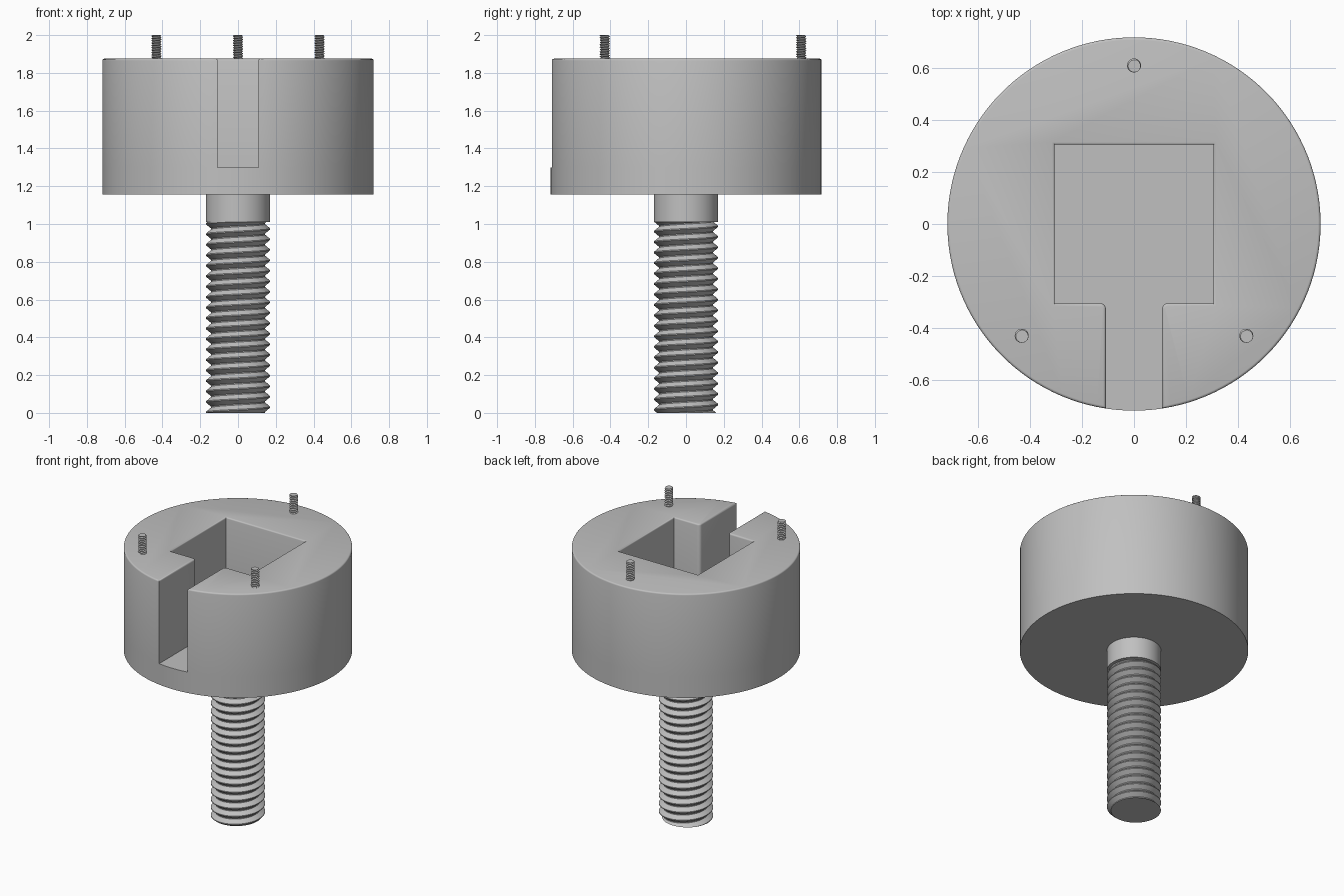
import bpy, bmesh, math

cube = bpy.data.objects.get("Cube")
if cube:
    bpy.data.objects.remove(cube)

GREY = 0.53
metal = bpy.data.materials.new("plain grey metal")
metal.use_nodes = True
metal.diffuse_color = (GREY, GREY, GREY, 1)
metal.node_tree.nodes["Principled BSDF"].inputs["Base Color"].default_value = (GREY, GREY, GREY, 1)


def finish(bm, name, angle=30):
    bmesh.ops.recalc_face_normals(bm, faces=bm.faces)
    mesh = bpy.data.meshes.new(name)
    bm.to_mesh(mesh)
    bm.free()
    mesh.materials.append(metal)
    obj = bpy.data.objects.new(name, mesh)
    bpy.context.collection.objects.link(obj)
    bpy.ops.object.select_all(action='DESELECT')
    obj.select_set(True)
    bpy.context.view_layer.objects.active = obj
    bpy.ops.object.shade_smooth_by_angle(angle=math.radians(angle))
    return obj


def arc(radius, start, end, steps, cx=0, cy=0):
    return [(cx + radius * math.cos(start + (end - start) * i / steps),
             cy + radius * math.sin(start + (end - start) * i / steps))
            for i in range(steps + 1)]


def threaded_rod(name, crest, root, pitch, z0, z1, segments, x=0, y=0):
    """Helical thread with narrow flats, trimmed level at both ends."""
    breaks = (0, 0.1, 0.5, 0.6)

    def radius_at(phase):
        p = phase % 1
        if p < 0.1:
            t = 1
        elif p < 0.5:
            t = (0.5 - p) / 0.4
        elif p < 0.6:
            t = 0
        else:
            t = (p - 0.6) / 0.4
        return root + (crest - root) * t

    bm = bmesh.new()
    turns = math.ceil((z1 - z0) / pitch) + 1
    columns = []
    for i in range(segments + 1):
        turn = i / segments
        a = 2 * math.pi * turn
        column = []
        for k in range(-2, turns):
            for b in breaks:
                z = min(max(z0 + pitch * (k + b + turn), z0), z1)
                r = radius_at((z - z0) / pitch - turn + 0.5)
                column.append(bm.verts.new((x + r * math.cos(a), y + r * math.sin(a), z)))
        columns.append(column)
    for left, right in zip(columns, columns[1:]):
        for j in range(len(left) - 1):
            bm.faces.new((left[j], right[j], right[j + 1], left[j + 1]))
    bmesh.ops.remove_doubles(bm, verts=bm.verts, dist=pitch * 0.002)
    bmesh.ops.holes_fill(bm, edges=[e for e in bm.edges if e.is_boundary], sides=0)
    return finish(bm, name)


# Round body with a square pocket opening to the front through a slot
R, BOTTOM, FLOOR, TOP = 0.718, 1.155, 1.30, 1.875
SLOT, POCKET, FILLET = 0.108, 0.305, 0.022
mouth = math.asin(SLOT / R)
front = -math.pi / 2
outer = arc(R, front + mouth, front + 2 * math.pi - mouth, 120)
sill = arc(R, front - mouth, front + mouth, 6)[1:-1]
right_side = arc(FILLET, math.pi, math.pi / 2, 5, SLOT + FILLET, -POCKET - FILLET)
right_side += [(POCKET, -POCKET), (POCKET, POCKET)]
inner = [(-px, py) for px, py in right_side] + right_side[::-1]

bm = bmesh.new()


def ring(points, z):
    return [bm.verts.new((px, py, z)) for px, py in points]


def walls(low, high):
    n = len(low)
    for i in range(n):
        j = (i + 1) % n
        bm.faces.new((low[i], low[j], high[j], high[i]))


top_ring = ring(outer + inner, TOP)
floor_ring = ring(outer + inner, FLOOR)
sill_ring = ring(sill, FLOOR)
rim = floor_ring[:len(outer)] + sill_ring
base_ring = ring(outer + sill, BOTTOM)
walls(floor_ring, top_ring)
walls(base_ring, rim)
top_face = bm.faces.new(top_ring)
bm.faces.new(floor_ring[len(outer) - 1:] + [floor_ring[0]] + sill_ring[::-1])
bm.faces.new(base_ring[::-1])
bmesh.ops.recalc_face_normals(bm, faces=bm.faces)
bmesh.ops.bevel(bm, geom=list(top_face.edges), offset=0.01, segments=3,
                profile=0.5, affect='EDGES')
finish(bm, "body", 35)

# Plain shank under the body
bm = bmesh.new()
bmesh.ops.create_cone(bm, cap_ends=True, segments=64, radius1=0.17, radius2=0.17, depth=0.15)
bmesh.ops.translate(bm, verts=bm.verts, vec=(0, 0, 1.085))
finish(bm, "shank")

# Main screw thread and the three small studs on top
threaded_rod("screw_thread", 0.17, 0.143, 0.0555, 0, 1.012, 64)
for name, px, py in (("left_stud", 0.432, -0.43), ("right_stud", -0.432, -0.43),
                     ("back_stud", 0, 0.61)):
    threaded_rod(name, 0.027, 0.021, 0.0125, TOP - 0.03, 2.0, 24, px, py)
